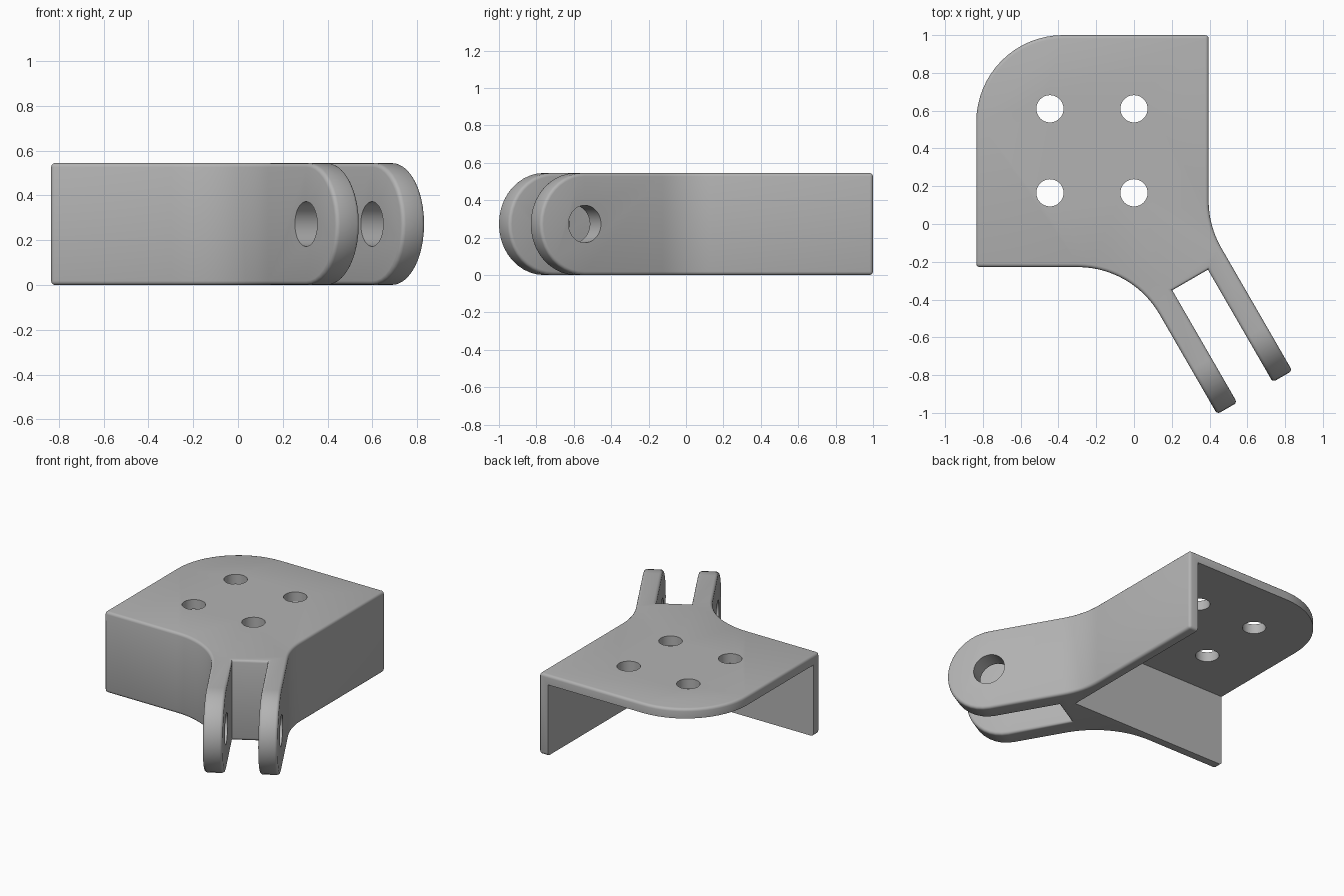
import bpy, bmesh, math
from mathutils import Vector, Matrix

if "Cube" in bpy.data.objects:
    bpy.data.objects.remove(bpy.data.objects["Cube"], do_unlink=True)

H = 0.545                       # overall height
LEFT, RIGHT, FRONT, BACK = -0.835, 0.395, -0.228, 1.0
WALL = 0.065
ANG = math.radians(30)
ALONG = Vector((math.sin(ANG), -math.cos(ANG)))    # direction of the fork arms
ACROSS = Vector((math.cos(ANG), math.sin(ANG)))
ARMS = [(-0.122, 0.0), (0.218, 0.337)]             # arm faces across the fork
SLOT, PIN = 0.405, 1.092 - H / 2                   # slot floor and pin centre


def fork(n, t):
    return ACROSS * n + ALONG * t


def arc(cx, cy, r, a0, a1, steps):
    angles = [math.radians(a0 + (a1 - a0) * i / steps) for i in range(steps + 1)]
    return [Vector((cx + r * math.cos(a), cy + r * math.sin(a))) for a in angles]


def link(obj):
    bpy.context.scene.collection.objects.link(obj)
    return obj


def cut(target, build):
    """Subtract a shape made by build(bm) from the target."""
    bm = bmesh.new()
    build(bm)
    mesh = bpy.data.meshes.new("cutter")
    bm.to_mesh(mesh)
    bm.free()
    cutter = link(bpy.data.objects.new("cutter", mesh))
    cutter.hide_render = True
    mod = target.modifiers.new("cut", 'BOOLEAN')
    mod.operation, mod.solver, mod.object = 'DIFFERENCE', 'EXACT', cutter
    bpy.context.view_layer.objects.active = target
    bpy.ops.object.modifier_apply(modifier=mod.name)
    bpy.data.objects.remove(cutter, do_unlink=True)


def cylinder(r, depth, matrix):
    return lambda bm: bmesh.ops.create_cone(bm, cap_ends=True, segments=48, radius1=r,
                                            radius2=r, depth=depth, matrix=matrix)


# Outline: plate with large fillets running into the two fork arms
R = 0.5
(a0, a1), (b0, b1) = ARMS
meet_x = (a0 - FRONT * ACROSS.y) / ACROSS.x
meet_y = (b1 - RIGHT * ACROSS.x) / ACROSS.y
outline = [Vector((LEFT, FRONT))]
outline += arc(meet_x - R * math.tan(ANG), FRONT - R, R, 90, 30, 14)
tip_a = len(outline)
outline += [fork(a0, PIN), fork(a1, PIN), fork(a1, SLOT), fork(b0, SLOT)]
tip_b = len(outline)
outline += [fork(b0, PIN), fork(b1, PIN)]
outline += arc(RIGHT + R, meet_y + R * math.tan(ANG / 2), R, 210, 180, 8)
outline += [Vector((RIGHT, BACK))]
outline += arc(LEFT + 0.46, BACK - 0.46, 0.46, 90, 180, 16)

# Extrude the outline, leaving the arm ends open
bm = bmesh.new()
low = [bm.verts.new((p.x, p.y, 0)) for p in outline]
high = [bm.verts.new((p.x, p.y, H)) for p in outline]
bm.faces.new(low[::-1])
bm.faces.new(high)
count = len(outline)
for i in range(count):
    j = (i + 1) % count
    if i not in (tip_a, tip_b):
        bm.faces.new((low[i], low[j], high[j], high[i]))

# Round arm ends
STEPS = 20
for i in (tip_a, tip_b):
    rows = []
    for k in (i, i + 1):
        row = [low[k]]
        for s in range(1, STEPS):
            a = math.pi * s / STEPS - math.pi / 2
            p = outline[k] + ALONG * (H / 2 * math.cos(a))
            row.append(bm.verts.new((p.x, p.y, H / 2 + H / 2 * math.sin(a))))
        rows.append(row + [high[k]])
    first, second = rows
    for s in range(STEPS):
        bm.faces.new((first[s], second[s], second[s + 1], first[s + 1]))
    bm.faces.new(first)
    bm.faces.new(second[::-1])
bmesh.ops.recalc_face_normals(bm, faces=bm.faces[:])

# Soften the outer edges
edges = [e for e in bm.edges if e.is_convex and e.calc_face_angle(0) > 0.6]
bmesh.ops.bevel(bm, geom=edges, offset=0.018, segments=3, profile=0.5,
                affect='EDGES', clamp_overlap=True)
mesh = bpy.data.meshes.new("corner_bracket")
bm.to_mesh(mesh)
bm.free()
bracket = link(bpy.data.objects.new("corner_bracket", mesh))


# Hollow under the plate, leaving two walls
def hollow(bm):
    lo = Vector((LEFT - 0.5, FRONT + WALL, -0.5))
    hi = Vector((RIGHT - WALL, BACK + 0.5, H - WALL))
    bmesh.ops.create_cube(bm, size=1, matrix=Matrix.Translation((lo + hi) / 2)
                          @ Matrix.Diagonal((*(hi - lo), 1)))


cut(bracket, hollow)

# Four screw holes
for x in (-0.445, 0.0):
    for y in (0.165, 0.61):
        cut(bracket, cylinder(0.072, 0.4, Matrix.Translation((x, y, H))))

# Pin hole through both arms
centre = fork((a0 + b1) / 2, PIN)
turn = Vector((ACROSS.x, ACROSS.y, 0)).to_track_quat('Z', 'Y').to_matrix().to_4x4()
cut(bracket, cylinder(0.1, 1.0, Matrix.Translation((centre.x, centre.y, H / 2)) @ turn))

# Single grey material
grey = bpy.data.materials.new("plain_grey")
grey.use_nodes = True
colour = (0.45, 0.45, 0.45, 1)
grey.diffuse_color = colour
grey.node_tree.nodes["Principled BSDF"].inputs["Base Color"].default_value = colour
bracket.data.materials.clear()
bracket.data.materials.append(grey)

bpy.ops.object.select_all(action='DESELECT')
bracket.select_set(True)
bpy.context.view_layer.objects.active = bracket
bpy.ops.object.shade_smooth_by_angle(angle=math.radians(35))
